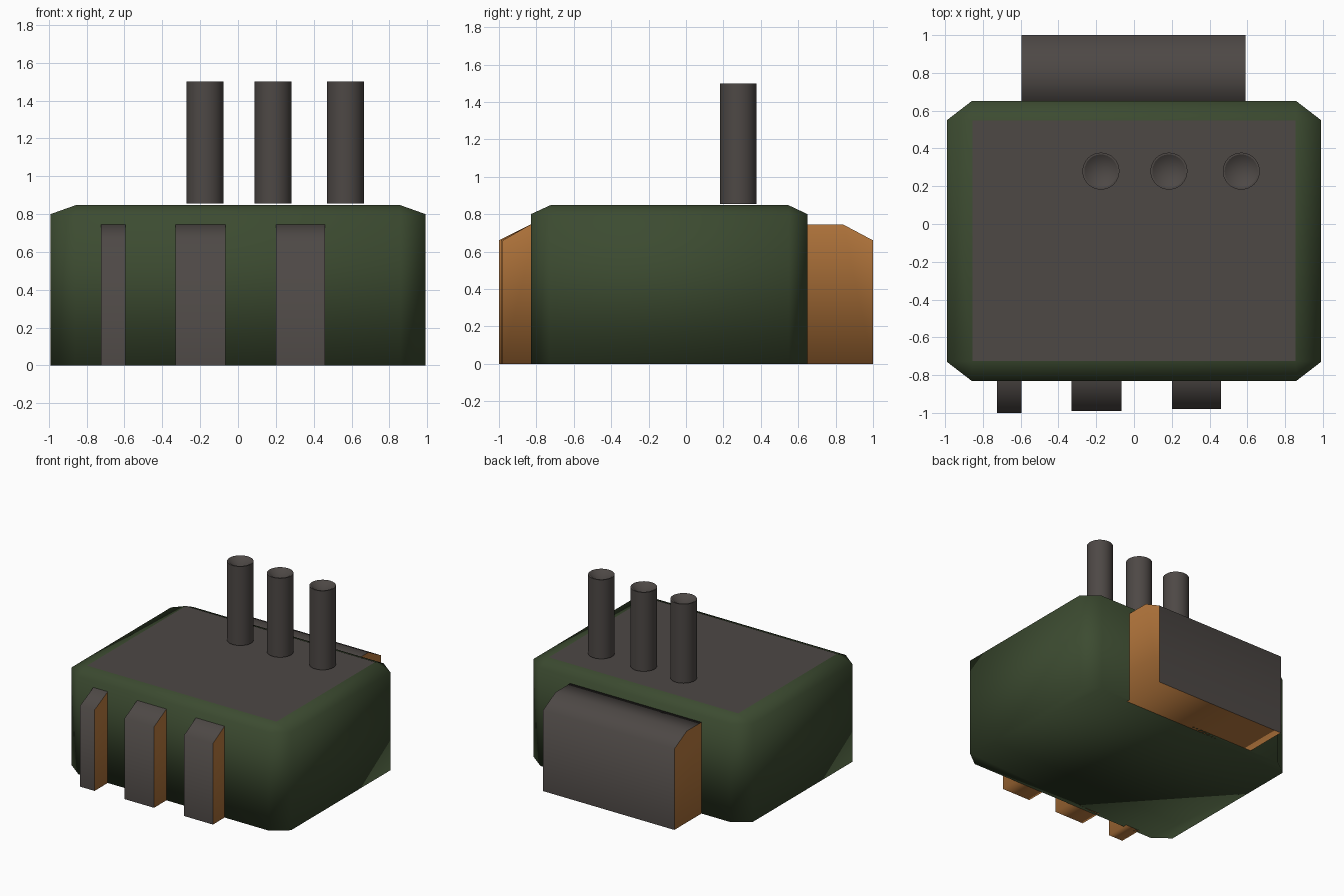
import bpy, bmesh, math

if "Cube" in bpy.data.objects:
    bpy.data.objects.remove(bpy.data.objects["Cube"])


def material(name, rgb):
    m = bpy.data.materials.new(name)
    m.diffuse_color = (*rgb, 1)
    m.use_nodes = True
    m.node_tree.nodes["Principled BSDF"].inputs["Base Color"].default_value = m.diffuse_color
    return m


GREEN = material("green_paint", (0.045, 0.07, 0.03))
DARK = material("dark_metal", (0.075, 0.065, 0.06))
ORANGE = material("orange_metal", (0.5, 0.2, 0.05))


def finish(name, bm, mats, smooth=True):
    bmesh.ops.recalc_face_normals(bm, faces=bm.faces)
    for f in bm.faces:
        f.smooth = smooth
    me = bpy.data.meshes.new(name)
    bm.to_mesh(me)
    bm.free()
    for m in mats:
        me.materials.append(m)
    ob = bpy.data.objects.new(name, me)
    bpy.context.collection.objects.link(ob)
    return ob


def housing():
    # octagonal walls, sloped shoulder, rectangular lid panel
    X, x, Y0, y0, y1, Y1 = 0.99, 0.86, -0.83, -0.73, 0.55, 0.65
    outline = [(x, Y0), (X, y0), (X, y1), (x, Y1),
               (-x, Y1), (-X, y1), (-X, y0), (-x, Y0)]
    bm = bmesh.new()
    low = [bm.verts.new((a, b, 0)) for a, b in outline]
    mid = [bm.verts.new((a, b, 0.80)) for a, b in outline]
    top = [bm.verts.new((a, b, 0.848)) for a, b in
           [(0.855, -0.725), (0.855, 0.548), (-0.855, 0.548), (-0.855, -0.725)]]
    bm.faces.new(low)
    for i in range(8):
        j = (i + 1) % 8
        bm.faces.new((low[i], low[j], mid[j], mid[i]))
        a, b = top[i // 2], top[(j // 2) % 4]
        bm.faces.new((mid[i], mid[j], a) if a == b else (mid[i], mid[j], b, a))
    lid = bm.faces.new(top)
    lid.material_index = 1
    for e in lid.edges:
        e.smooth = False
    finish("housing", bm, [GREEN, DARK])


def block(name, x0, x1, profile):
    # side profile (y, z) extruded along x: orange ends and base, dark shell
    bm = bmesh.new()
    f = bm.faces.new([bm.verts.new((x0, y, z)) for y, z in profile])
    ext = bmesh.ops.extrude_face_region(bm, geom=[f])
    bmesh.ops.translate(bm, vec=(x1 - x0, 0, 0),
                        verts=[v for v in ext["geom"] if isinstance(v, bmesh.types.BMVert)])
    bm.normal_update()
    for f in bm.faces:
        end = abs(f.normal.x) > 0.9
        base = all(abs(v.co.z) < 1e-4 for v in f.verts)
        f.material_index = 1 if end or base else 0
    for e in bm.edges:
        if len({f.material_index for f in e.link_faces}) > 1:
            e.smooth = False
    finish(name, bm, [DARK, ORANGE])


def pipe(name, x):
    # cylinder with a thin lip and a dished mouth
    r, n = 0.098, 32
    bm = bmesh.new()
    rings = []
    for rad, z in [(r, 0.855), (r, 1.5), (0.088, 1.5)]:
        rings.append([bm.verts.new((x + rad * math.cos(2 * math.pi * i / n),
                                    0.28 + rad * math.sin(2 * math.pi * i / n), z))
                      for i in range(n)])
    dish = bm.verts.new((x, 0.28, 1.44))
    bm.faces.new(rings[0])
    for i in range(n):
        j = (i + 1) % n
        for a, b in zip(rings, rings[1:]):
            bm.faces.new((a[i], a[j], b[j], b[i]))
        bm.faces.new((rings[2][i], rings[2][j], dish))
    for e in bm.edges:
        if any(all(v in ring for v in e.verts) for ring in rings):
            e.smooth = False
    finish(name, bm, [DARK])


housing()

# front ribs, each slightly different in width and depth
for i, (x0, x1, y) in enumerate([(-0.725, -0.595, -1.0), (-0.33, -0.065, -0.99),
                                 (0.2, 0.46, -0.98)]):
    block(f"front_rib_{i + 1}", x0, x1,
          [(-0.8, 0), (-0.8, 0.745), (-0.83, 0.745), (y, 0.66), (y, 0)])

# large rear block
block("rear_block", -0.595, 0.59,
      [(0.62, 0), (0.62, 0.745), (0.84, 0.745), (1.0, 0.66), (1.0, 0)])

# upright pipes
for i, x in enumerate((-0.175, 0.185, 0.568)):
    pipe(f"pipe_{i + 1}", x)
